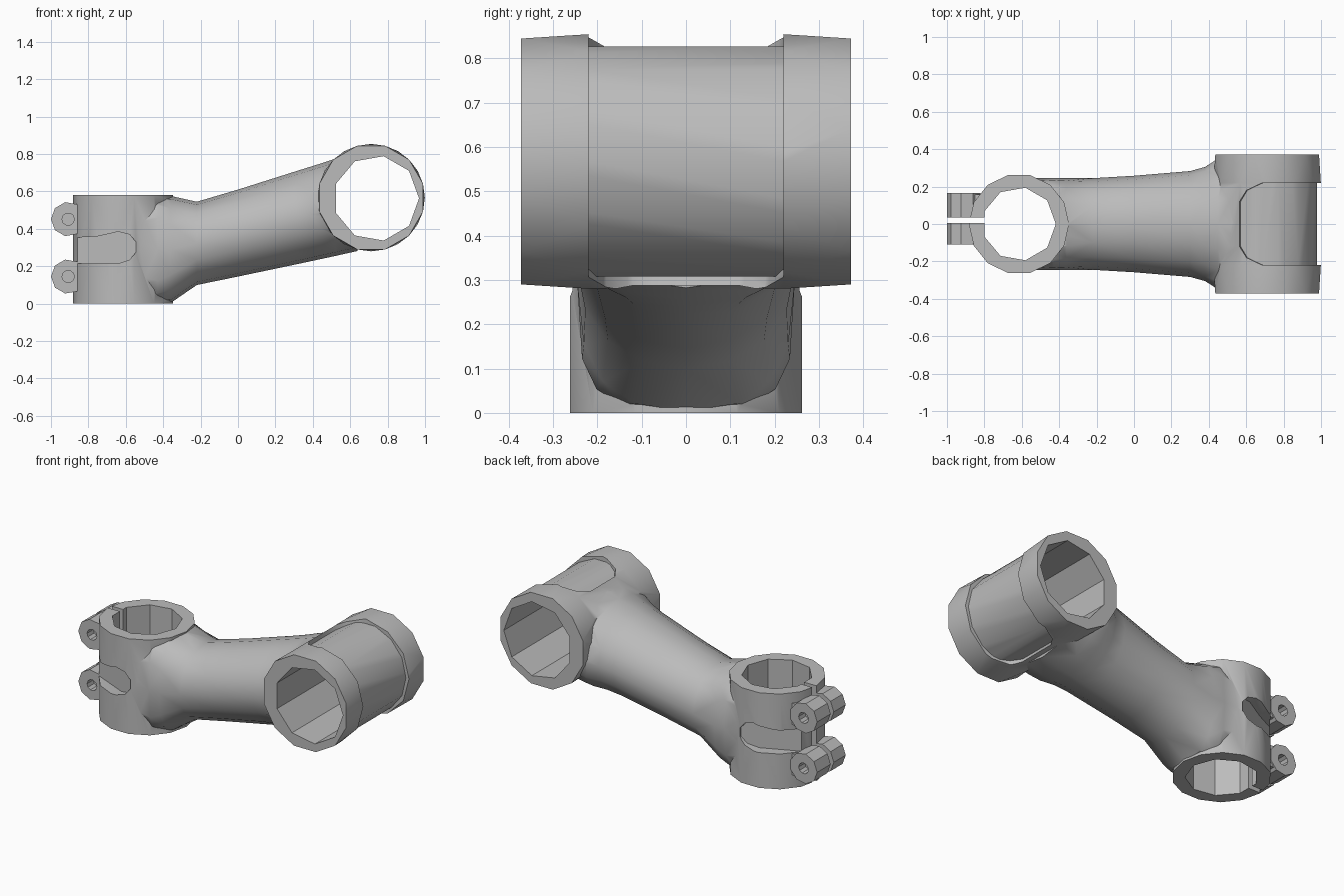
import bpy, bmesh, math

cube = bpy.data.objects.get("Cube")
if cube:
    bpy.data.objects.remove(cube, do_unlink=True)

metal = bpy.data.materials.new("brushed grey metal")
metal.use_nodes = True
GREY = (0.5, 0.5, 0.5, 1)
metal.diffuse_color = GREY
metal.node_tree.nodes["Principled BSDF"].inputs["Base Color"].default_value = GREY


def loft(name, rings):
    """Closed solid through equal-sized rings of points."""
    bm = bmesh.new()
    loops = [[bm.verts.new(p) for p in ring] for ring in rings]
    for a, b in zip(loops, loops[1:]):
        for i in range(len(a)):
            j = (i + 1) % len(a)
            bm.faces.new((a[i], a[j], b[j], b[i]))
    bm.faces.new(loops[0][::-1])
    bm.faces.new(loops[-1])
    bmesh.ops.triangulate(bm, faces=[f for f in bm.faces if len(f.verts) == 4])
    bmesh.ops.recalc_face_normals(bm, faces=bm.faces)
    mesh = bpy.data.meshes.new(name)
    bm.to_mesh(mesh)
    bm.free()
    mesh.materials.append(metal)
    obj = bpy.data.objects.new(name, mesh)
    bpy.context.collection.objects.link(obj)
    return obj


def circle(n, r, turn=0):
    return [(r * math.cos(turn + math.tau * i / n),
             r * math.sin(turn + math.tau * i / n)) for i in range(n)]


def squared(v, power):
    return math.copysign(abs(v) ** (2 / power), v)


def upright(name, x, y, z0, z1, r, n):
    return loft(name, [[(x + a, y + b, z) for a, b in circle(n, r)] for z in (z0, z1)])


def crosswise(name, x, z, stations, r, n):
    """Tube along y; stations are (y, turn) pairs."""
    return loft(name, [[(x + a, y, z + b) for a, b in circle(n, r, turn)]
                       for y, turn in stations])


def box(name, x0, x1, y0, y1, z0, z1):
    return loft(name, [[(x0, y0, z), (x1, y0, z), (x1, y1, z), (x0, y1, z)] for z in (z0, z1)])


def combine(target, other, op):
    mod = target.modifiers.new("combine", 'BOOLEAN')
    mod.operation, mod.object, mod.solver = op, other, 'EXACT'
    bpy.context.view_layer.objects.active = target
    bpy.ops.object.modifier_apply(modifier=mod.name)
    bpy.data.objects.remove(other, do_unlink=True)


def smooth(obj, angle):
    bpy.ops.object.select_all(action='DESELECT')
    obj.select_set(True)
    bpy.context.view_layer.objects.active = obj
    bpy.ops.object.shade_smooth_by_angle(angle=math.radians(angle))


STEERER_X = -0.615
BAR_X, BAR_Z = 0.712, 0.567

# Arm sections: x, bottom, top, half width, squareness (2 is an ellipse)
sections = [(-0.6, 0.02, 0.56, 0.245, 2.6), (-0.43, 0.004, 0.576, 0.245, 3.6),
            (-0.36, 0.004, 0.576, 0.245, 2.6), (-0.22, 0.1, 0.545, 0.245, 2.1),
            (0.0, 0.145, 0.61, 0.258, 2), (0.3, 0.208, 0.705, 0.283, 2),
            (0.38, 0.225, 0.73, 0.305, 2), (0.45, 0.24, 0.752, 0.35, 2),
            (0.52, 0.255, 0.775, 0.365, 2), (0.64, 0.282, 0.82, 0.365, 2)]
rings = []
for x, low, high, half, power in sections:
    rings.append([(x, half * squared(a, power),
                   (low + high) / 2 + squared(b, power) * (high - low) / 2)
                  for a, b in circle(16, 1)])
body = loft("stem_body", rings)

# Clamp tubes at both ends
combine(body, upright("steerer_clamp", STEERER_X, 0, 0, 0.58, 0.268, 14), 'UNION')
twist = math.pi / 12
ends = [(-0.372, twist), (-0.22, 0), (0.22, 0), (0.372, twist)]
combine(body, crosswise("bar_clamp", BAR_X, BAR_Z, ends, 0.287, 12), 'UNION')

# Shallow recess around the middle of the bar clamp, leaning with the arm
plan = [(0.56, -0.12), (0.6, -0.18), (0.69, -0.22), (1.2, -0.22),
        (1.2, 0.22), (0.69, 0.22), (0.6, 0.18), (0.56, 0.12)]
recess = loft("recess_cutter", [[(x + (0.83 - z) * 0.23, y, z) for x, y in plan]
                                for z in (0.1, 1.1)])
core = crosswise("recess_core", BAR_X, BAR_Z, [(-0.5, 0), (0.5, 0)], 0.266, 14)
combine(recess, core, 'DIFFERENCE')
combine(body, recess, 'DIFFERENCE')

# Bores and the clamping slot
combine(body, upright("steerer_bore", STEERER_X, 0, -0.1, 0.7, 0.197, 9), 'DIFFERENCE')
bore = crosswise("bar_bore", 0.739, 0.563, [(-0.5, 0), (0.5, 0)], 0.229, 9)
combine(body, bore, 'DIFFERENCE')
combine(body, box("slot_cutter", -1.2, -0.7, 0.005, 0.035, -0.1, 0.7), 'DIFFERENCE')

# Rounded side pockets running out between the lugs
for side in (-1, 1):
    outline = [(-1.1, 0.215), (-0.64, 0.215), (-0.58, 0.235), (-0.545, 0.275), (-0.545, 0.33),
               (-0.58, 0.37), (-0.64, 0.385), (-0.75, 0.36), (-1.1, 0.34)]
    floor = [(x, side * (0.26 - 0.44 * (-0.52 - x)), z) for x, z in outline]
    outer = [(x, side * 0.5, z) for x, z in outline]
    combine(body, loft("pocket_cutter", [floor, outer]), 'DIFFERENCE')
smooth(body, 35)

# Bolt lugs: a rounded ear on each side of the slot, high and low
for level, z in (("lower", 0.145), ("upper", 0.452)):
    for side, y0, y1 in (("right", -0.11, 0.005), ("left", 0.035, 0.165)):
        lug = crosswise(f"{level}_{side}_bolt_lug", -0.908, z,
                        [(y0, math.pi), (y1, math.pi)], 0.092, 9)
        web = box("lug_web", -0.91, -0.815, y0 + 0.008, y1 - 0.008, z - 0.065, z + 0.065)
        combine(lug, web, 'UNION')
        outer_y = y0 if side == "right" else y1
        hole = crosswise("bolt_hole", -0.908, z,
                         [(outer_y - 0.06, 0), (outer_y + 0.06, 0)], 0.033, 10)
        combine(lug, hole, 'DIFFERENCE')
        smooth(lug, 25)
